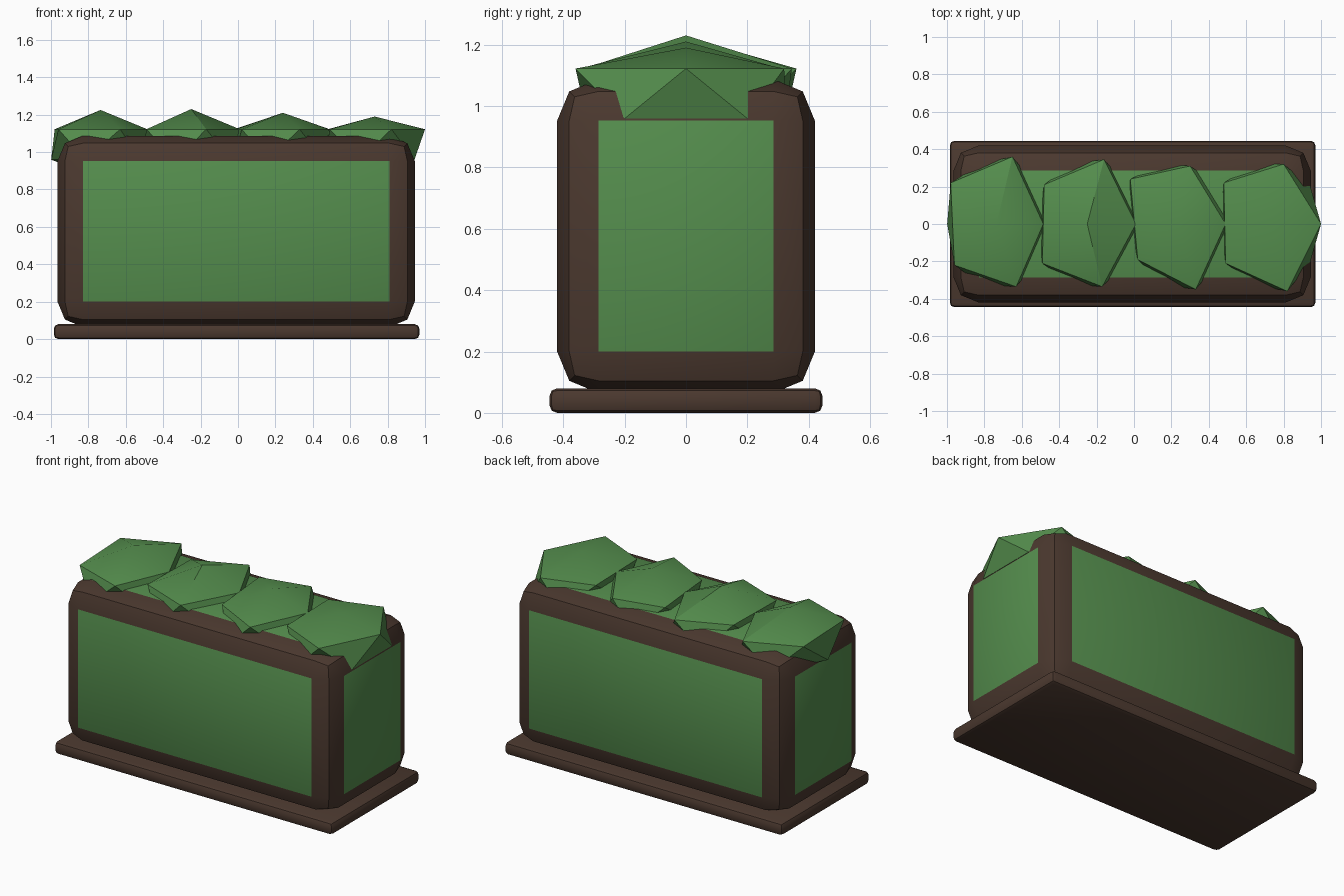
import bpy, bmesh, math

if "Cube" in bpy.data.objects:
    bpy.data.objects.remove(bpy.data.objects["Cube"])


def material(name, rgb):
    m = bpy.data.materials.new(name)
    m.diffuse_color = (*rgb, 1)
    m.use_nodes = True
    m.node_tree.nodes["Principled BSDF"].inputs["Base Color"].default_value = m.diffuse_color
    return m


wood = material("dark_wood", (0.07, 0.04, 0.028))
green = material("leaf_green", (0.09, 0.27, 0.075))


def finish(bm, name, mats):
    bmesh.ops.recalc_face_normals(bm, faces=bm.faces)
    mesh = bpy.data.meshes.new(name)
    bm.to_mesh(mesh)
    bm.free()
    obj = bpy.data.objects.new(name, mesh)
    bpy.context.collection.objects.link(obj)
    for m in mats:
        mesh.materials.append(m)
    bpy.ops.object.select_all(action='DESELECT')
    bpy.context.view_layer.objects.active = obj
    obj.select_set(True)
    bpy.ops.object.shade_smooth_by_angle(angle=math.radians(30))
    return obj


def bevelled_box(name, lo, hi, width, mats):
    """Box whose flat sides take mats[0] and rounded edges take mats[1]."""
    bm = bmesh.new()
    bmesh.ops.create_cube(bm, size=1)
    for v in bm.verts:
        v.co = [l + (c + 0.5) * (h - l) for c, l, h in zip(v.co, lo, hi)]
    bmesh.ops.bevel(bm, geom=bm.edges[:], offset=width, segments=2,
                    profile=0.5, affect='EDGES', material=1)
    return finish(bm, name, mats)


# Base board
bevelled_box("base_board", (-0.985, -0.445, 0), (0.97, 0.445, 0.08), 0.025, [wood, wood])

# Planter box: green panels framed by the wooden bevel
bevelled_box("planter_box", (-0.965, -0.42, 0.065), (0.945, 0.42, 1.087), 0.135, [green, wood])

# Foliage: squashed icosahedra with uneven upper rims
# (centre x, peak z, five rim points by angle)
clumps = [
    (-0.735, 1.225, [(-0.96, -0.22), (-0.63, -0.335), (-0.485, 0), (-0.65, 0.36), (-0.98, 0.22)]),
    (-0.25, 1.23, [(-0.49, -0.21), (-0.17, -0.335), (0.01, 0), (-0.16, 0.345), (-0.48, 0.21)]),
    (0.24, 1.21, [(0.02, -0.19), (0.33, -0.35), (0.49, 0), (0.30, 0.31), (-0.02, 0.24)]),
    (0.73, 1.19, [(0.49, -0.21), (0.82, -0.36), (1.0, 0), (0.80, 0.32), (0.48, 0.22)]),
]
for i, (cx, peak, rim) in enumerate(clumps, 1):
    bm = bmesh.new()
    bmesh.ops.create_icosphere(bm, subdivisions=1, radius=1)
    upper = sorted((v for v in bm.verts if 0.2 < v.co.z < 0.8),
                   key=lambda v: math.atan2(v.co.y, v.co.x))
    top = max(bm.verts, key=lambda v: v.co.z)
    for v in bm.verts:
        v.co = (cx + v.co.x * 0.295, v.co.y * 0.38, 1.04 + v.co.z * 0.18)
    for v, (x, y) in zip(upper, rim):
        v.co = (x, y, 1.122)
    top.co.z = peak
    finish(bm, f"foliage_clump_{i}", [green])
